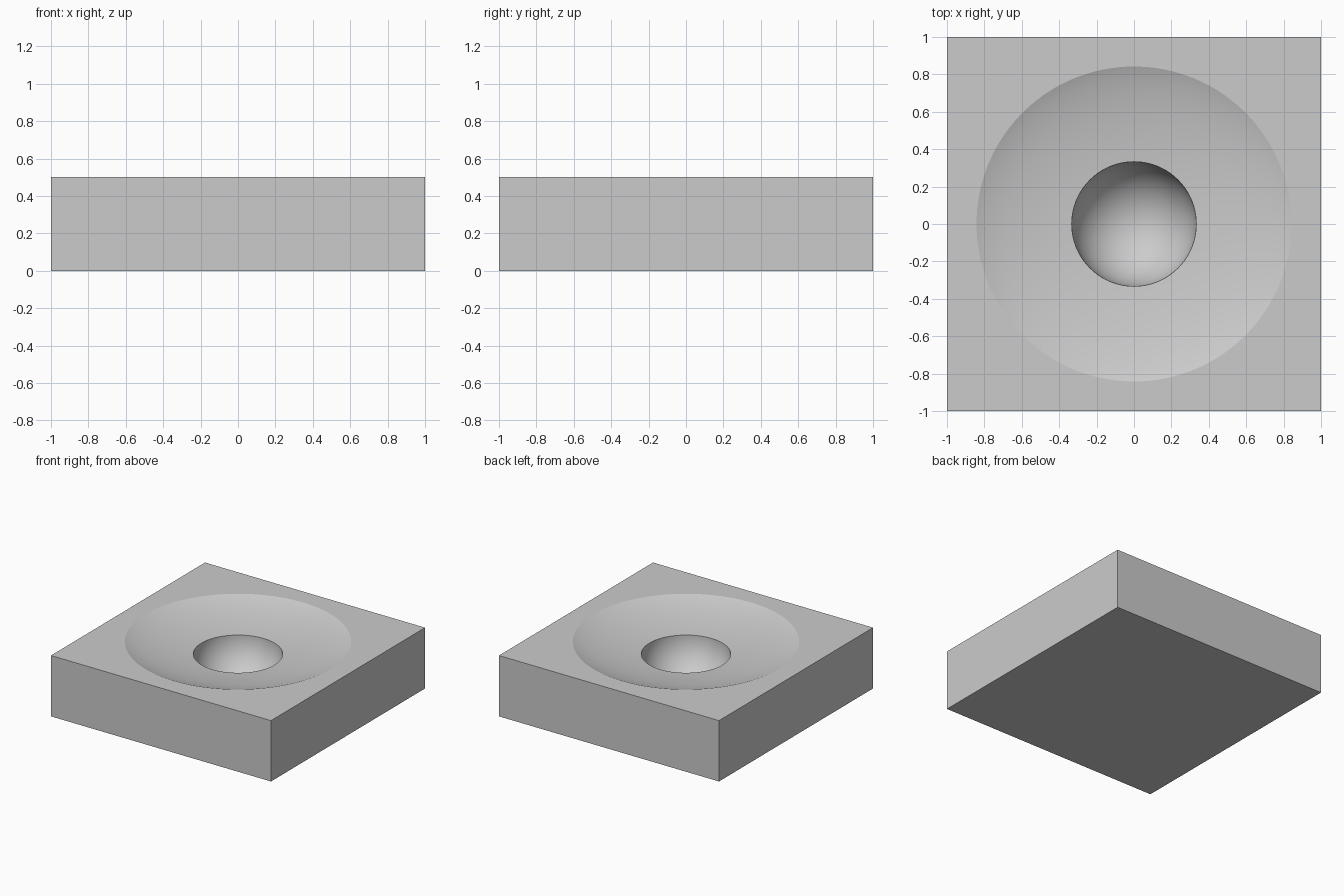
import bpy
import math

if "Cube" in bpy.data.objects:
    bpy.data.objects.remove(bpy.data.objects["Cube"])

# Rectangular block
bpy.ops.mesh.primitive_cube_add(size=1, location=(0, 0, 0.25))
block = bpy.context.object
block.name = "dished_block"
block.scale = (2, 2, 0.5)
bpy.ops.object.transform_apply(location=True, scale=True)


def carve(name, radius_xy, radius_z, centre_z):
    """Subtract an ellipsoid from the block."""
    bpy.ops.mesh.primitive_uv_sphere_add(segments=128, ring_count=64, radius=1,
                                         location=(0, 0, centre_z))
    cutter = bpy.context.object
    cutter.name = name
    cutter.hide_render = True
    cutter.scale = (radius_xy, radius_xy, radius_z)
    bpy.ops.object.transform_apply(location=True, scale=True)
    mod = block.modifiers.new(name, 'BOOLEAN')
    mod.operation = 'DIFFERENCE'
    mod.solver = 'EXACT'
    mod.object = cutter
    bpy.ops.object.select_all(action='DESELECT')
    block.select_set(True)
    bpy.context.view_layer.objects.active = block
    bpy.ops.object.modifier_apply(modifier=mod.name)
    bpy.data.objects.remove(cutter, do_unlink=True)


# Wide shallow dish: rim radius 0.84 at the top, about 0.1 deep at the bowl rim
a, c = 0.98, 0.237
carve("dish_cutter", a, c, 0.5 + c * math.sqrt(1 - (0.842 / a) ** 2))

# Deep round bowl in the middle
carve("bowl_cutter", 0.333, 0.333, 0.40)

# Smooth curved surfaces, crisp rims
bpy.ops.object.shade_smooth_by_angle(angle=math.radians(10))
